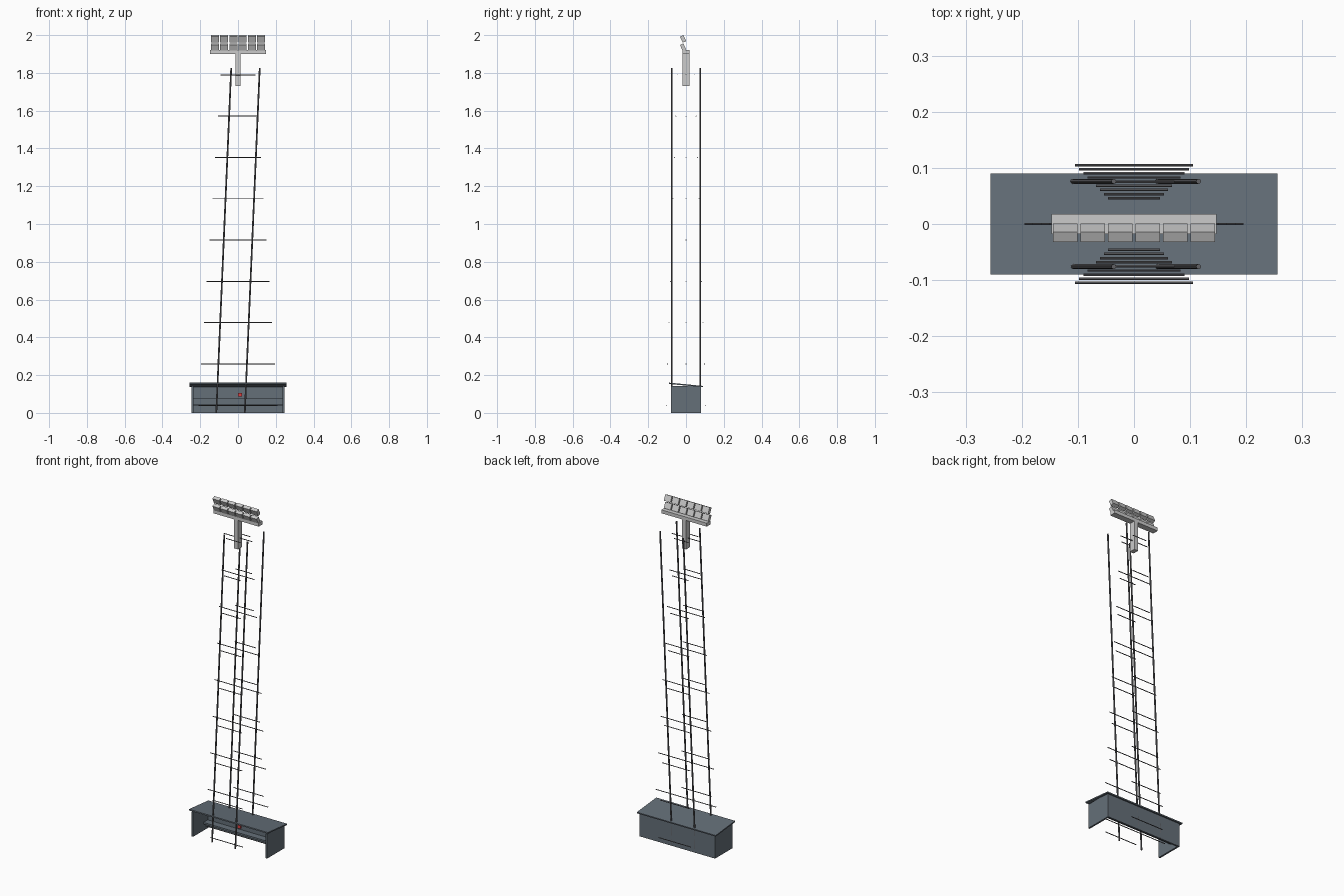
import bpy
from math import radians
from mathutils import Vector

if "Cube" in bpy.data.objects:
    bpy.data.objects.remove(bpy.data.objects["Cube"])


def material(name, rgb):
    m = bpy.data.materials.new(name)
    m.diffuse_color = (*rgb, 1)
    m.use_nodes = True
    m.node_tree.nodes["Principled BSDF"].inputs["Base Color"].default_value = m.diffuse_color
    return m


slate = material("slate", (0.13, 0.16, 0.19))
steel = material("steel", (0.12, 0.12, 0.13))
red = material("red", (0.7, 0.05, 0.05))


def box(name, size, loc, mat=None, tilt=0):
    bpy.ops.mesh.primitive_cube_add(size=1)
    o = bpy.context.object
    o.name = name
    o.data.transform(o.matrix_world.Diagonal((*size, 1)))
    o.location = loc
    o.rotation_euler.x = radians(tilt)
    if mat:
        o.data.materials.append(mat)
    return o


def rod(name, a, b, radius, sides=8):
    a, b = Vector(a), Vector(b)
    bpy.ops.mesh.primitive_cylinder_add(vertices=sides, radius=radius, depth=(b - a).length,
                                        location=(a + b) / 2)
    o = bpy.context.object
    o.name = name
    o.rotation_euler = (b - a).to_track_quat('Z', 'Y').to_euler()
    o.data.materials.append(steel)
    bpy.ops.object.shade_smooth_by_angle(angle=radians(50))
    return o


# Dugout: open front and bottom, sloping roof
box("back_wall", (0.49, 0.01, 0.143), (0, 0.075, 0.0715), slate)
for s in (-1, 1):
    box("side_wall", (0.01, 0.16, 0.143), (s * 0.24, 0, 0.0715), slate)
box("roof", (0.512, 0.181, 0.007), (0, 0, 0.148), slate, tilt=-5.5)

# Bench and small red box
box("bench_seat", (0.47, 0.04, 0.01), (0, 0.035, 0.043), slate)
box("bench_back", (0.47, 0.007, 0.03), (0, 0.06, 0.06), slate)
box("call_box", (0.02, 0.012, 0.018), (0.01, 0.0, 0.095), red)

# Leaning tower legs
for x in (-0.115, 0.036):
    for y in (-0.076, 0.076):
        rod("tower_leg", (x, y, 0), (x + 0.079, y, 1.825), 0.0045)

# Tower rungs: front, back and a wide central pair on each level
for i in range(9):
    t = i / 8
    z = 0.04 + 1.75 * t
    w = 0.105 - 0.059 * t
    for s in (-1, 1):
        rod("face_rung", (-w, s * w, z), (w, s * w, z), 0.0025, 6)
        rod("centre_rung", (0, 0, z), (s * 2 * w, 0, z), 0.0025, 6)

# Lamp head
box("head_post", (0.026, 0.036, 0.18), (0, 0, 1.82))
box("head_crossbar", (0.294, 0.036, 0.02), (0, 0, 1.91))
for z in (1.936, 1.980):
    for i in range(6):
        box("floodlight", (0.043, 0.02, 0.035), ((i - 2.5) * 0.049, -0.0155, z), tilt=25)
